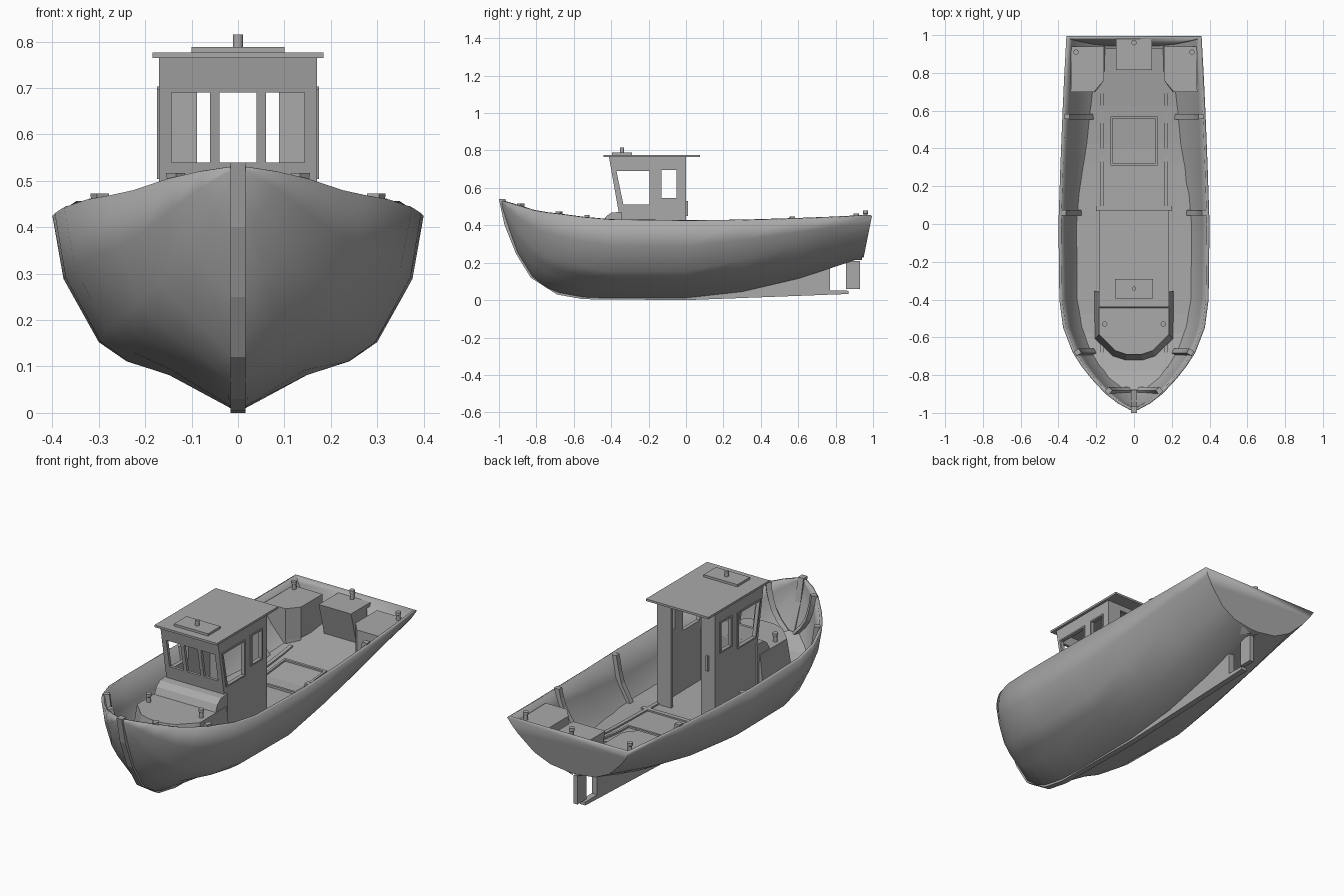
import bpy, bmesh, math
from mathutils import Vector

cube = bpy.data.objects.get("Cube")
if cube:
    bpy.data.objects.remove(cube, do_unlink=True)

GREY = bpy.data.materials.new("plain grey")
GREY.use_nodes = True
GREY.diffuse_color = (0.4, 0.4, 0.4, 1)
GREY.node_tree.nodes["Principled BSDF"].inputs["Base Color"].default_value = (0.4, 0.4, 0.4, 1)


# ---------- helpers ----------
def loft(name, rings, closed=True, smooth=None):
    """Skin a list of equal point rings and cap both ends."""
    bm = bmesh.new()
    rows = [[bm.verts.new(p) for p in ring] for ring in rings]
    n = len(rows[0])
    for a, b in zip(rows, rows[1:]):
        for i in range(n if closed else n - 1):
            j = (i + 1) % n
            bm.faces.new((a[i], a[j], b[j], b[i]))
    bm.faces.new(rows[0])
    bm.faces.new(rows[-1])
    bmesh.ops.recalc_face_normals(bm, faces=bm.faces)
    me = bpy.data.meshes.new(name)
    bm.to_mesh(me)
    bm.free()
    me.materials.append(GREY)
    ob = bpy.data.objects.new(name, me)
    bpy.context.collection.objects.link(ob)
    if smooth:
        activate(ob)
        bpy.ops.object.shade_smooth_by_angle(angle=math.radians(smooth))
    return ob


def activate(ob):
    bpy.ops.object.select_all(action='DESELECT')
    ob.select_set(True)
    bpy.context.view_layer.objects.active = ob


def box(name, x0, x1, y0, y1, z0, z1):
    return loft(name, [[(x0, y0, z), (x1, y0, z), (x1, y1, z), (x0, y1, z)] for z in (z0, z1)])


def side_prism(name, pts, x0, x1):
    return loft(name, [[(x, y, z) for y, z in pts] for x in (x0, x1)])


def cut(ob, cutters):
    activate(ob)
    for c in cutters:
        mod = ob.modifiers.new("cut", 'BOOLEAN')
        mod.operation, mod.solver, mod.object = 'DIFFERENCE', 'EXACT', c
        bpy.ops.object.modifier_apply(modifier=mod.name)


def lerp(table, t, col=1):
    if t <= table[0][0]:
        return table[0][col]
    for a, b in zip(table, table[1:]):
        if t <= b[0]:
            return a[col] + (b[col] - a[col]) * (t - a[0]) / max(b[0] - a[0], 1e-6)
    return table[-1][col]


# ---------- hull lines: y, half beam, sheer height, bottom height ----------
LINES = [(-.985, .02, .53, .49), (-.95, .085, .52, .385), (-.9, .15, .505, .25),
         (-.82, .225, .48, .125), (-.75, .28, .468, .07), (-.68, .325, .46, .04),
         (-.55, .375, .443, .016), (-.4, .395, .43, .01), (0, .4, .425, .012),
         (.3, .39, .427, .045), (.6, .378, .435, .115), (.77, .37, .44, .17),
         (.95, .358, .45, .23)]
MID = [(.04, 0), (.375, .17), (.6, .24), (.75, .34), (.94, .67), (1, 1)]
BOW = [(.08, 0), (.4, .2), (.6, .33), (.76, .47), (.92, .75), (1, 1)]
STERN = [(.05, 0), (.37, .07), (.62, .27), (.85, .64), (.94, .83), (1, 1)]


def section(y):
    beam, top, low = (lerp(LINES, y, c) for c in (1, 2, 3))
    end = BOW if y < 0 else STERN
    w = min(1, max(0, (-.4 - y) / .5 if y < 0 else y / .9))
    return [(beam * (m[0] + (e[0] - m[0]) * w), low + (top - low) * (m[1] + (e[1] - m[1]) * w))
            for m, e in zip(MID, end)]


def half(y, z):
    return lerp([(pz, px) for px, pz in section(y)], z)


# Hull shell with raked transom
rings = []
for y, *_ in LINES:
    s = section(y)
    rake = .2 if y == LINES[-1][0] else 0
    rings.append([(k * x, y + rake * (z - .23), z)
                  for k, pts in ((-1, s[::-1]), (1, s)) for x, z in pts])
hull = loft("hull", rings, closed=False, smooth=45)
if hull.data.polygons[-1].normal.y < 0:
    hull.data.flip_normals()
shell = hull.modifiers.new("shell", 'SOLIDIFY')
shell.thickness, shell.offset = .015, -1

# Stem, keel and skeg in one bar
side_prism("stem_and_keel", [
    (-1, .54), (-.97, .4), (-.91, .25), (-.83, .12), (-.69, .03), (-.55, .005), (0, 0),
    (.87, .033), (.87, .05), (.77, .052), (.77, .185), (.6, .125), (.3, .055), (0, .025),
    (-.55, .03), (-.67, .055), (-.8, .14), (-.88, .27), (-.94, .42), (-.965, .54)], -.016, .016)
box("rudder", -.012, .012, .855, .93, .06, .21)

# ---------- deck ----------
DECK = [(-.88, .29), (-.75, .23), (-.55, .195), (0, .19), (.4, .2), (.6, .22), (.93, .27)]


def deck_strip(name, x0, x1, y0, y1, lift=0, steps=18):
    rows = []
    for i in range(steps + 1):
        y = y0 + (y1 - y0) * i / steps
        z = lerp(DECK, y) + lift
        row = []
        for x, zz in ((x0, z), (x1, z), (x1, z - .012), (x0, z - .012)):
            lim = half(y, zz) - .008
            row.append((max(-lim, min(lim, x)), y, zz))
        rows.append(row)
    return loft(name, rows)


deck_strip("deck", -1, 1, -.88, .93)
deck_strip("deck_cross_beam", -.2, .2, .07, .095, .008, 1)
for side, word in ((-1, "right"), (1, "left")):
    deck_strip(word + "_deck_beam", side * .17 - .01, side * .17 + .01, -.76, .69, .008)

# Deck hatch: raised rim around a panel
for k in (-1, 1):
    deck_strip("hatch_side_rim", k * .119 - .006, k * .119 + .006, .31, .57, .014, 3)
    deck_strip("hatch_end_rim", -.125, .125, .434 + k * .124, .446 + k * .124, .014, 1)
deck_strip("hatch_panel", -.113, .113, .32, .56, .005, 3)

# Ribs on the inside of the bulwark
for y in (-.9, -.69, .06, .57):
    top = lerp(LINES, y, 2) + (0 if y == .06 else .012)
    low = lerp(DECK, y) - .005
    tan = Vector((lerp(LINES, y + .03) - lerp(LINES, y - .03), .06)).normalized()
    inward = Vector((-tan.y, tan.x))
    for side in (-1, 1):
        rows = []
        for i in range(6):
            z = low + (top - low) * i / 5
            p = Vector((half(y, z), y)) + inward * .008
            quad = [p - tan * .014, p + tan * .014,
                    p + tan * .014 + inward * .03, p - tan * .014 + inward * .03]
            rows.append([(side * q.x, q.y, z) for q in quad])
        loft("hull_rib", rows)


# ---------- lockers and foredeck, kept inside the hull ----------
def locker(name, pts, z0, z1, lean=0, flare=0):
    rows = []
    for i in range(6):
        t = i / 5
        z = z0 + (z1 - z0) * t
        row = []
        for x, y in pts:
            y += lean * (1 - t) if y < .9 else 0
            x, y = x * (1 + flare * (1 - t)), y + flare * (1 - t) * (y + .4)
            lim = half(y, z) - .01
            row.append((max(-lim, min(lim, x)), y, z))
        rows.append(row)
    return loft(name, rows)


for side, word in ((-1, "right"), (1, "left")):
    locker(word + "_stern_locker", [(side * x, y) for x, y in (
        (.335, .7), (.21, .7), (.16, .76), (.16, .94), (.335, .94))], .215, .42)
locker("centre_stern_locker", [(-.095, .815), (.095, .815), (.095, .95), (-.095, .95)],
       .24, .43, lean=.05)
box("centre_stern_ledge", -.095, .095, .9, .985, .41, .43)
locker("foredeck_trunk", [(.185, -.36), (.185, -.585), (.1, -.67), (.04, -.69), (-.04, -.69),
                          (-.1, -.67), (-.185, -.585), (-.185, -.36)], .185, .41, flare=.13)
side_prism("windscreen_step", [(-.45, .4), (-.43, .445), (-.4, .468), (-.345, .472),
                               (-.345, .19), (-.45, .19)], -.18, .18)

# ---------- wheelhouse ----------
cabin = side_prism("wheelhouse", [(0, .185), (0, .766), (-.412, .766), (-.358, .46),
                                  (-.358, .185)], -.17, .17)
cavity = side_prism("cavity_cutter", [(-.015, .15), (-.015, .752), (-.394, .752),
                                      (-.343, .46), (-.343, .15)], -.155, .155)
BIG = [(-.335, .512), (-.195, .512), (-.195, .69), (-.372, .69)]
SMALL = [(-.13, .545), (-.05, .545), (-.05, .695), (-.13, .695)]
side_cuts = [side_prism("side_window_cutter", w, -.3, .3) for w in (BIG, SMALL)]
front_cuts = [box("front_window_cutter", x0, x1, -.5, -.3, .54, .69)
              for x0, x1 in ((-.143, -.06), (-.04, .04), (.06, .143))]
door = box("door_cutter", -.088, .088, -.05, .1, .15, .735)
cut(cabin, [cavity, *side_cuts, *front_cuts, door])

# Raised frames round the side windows
for w, c, name in ((BIG, side_cuts[0], "large"), (SMALL, side_cuts[1], "small")):
    cy, cz = sum(p[0] for p in w) / 4, sum(p[1] for p in w) / 4
    grown = [(y + math.copysign(.01, y - cy), z + math.copysign(.008, z - cz)) for y, z in w]
    for side, word in ((-1, "right"), (1, "left")):
        frame = side_prism(f"{word}_{name}_window_frame", grown, side * .166, side * .175)
        cut(frame, [c])
for c in [cavity, door, *side_cuts, *front_cuts]:
    bpy.data.objects.remove(c, do_unlink=True)

box("door_handle", -.135, -.123, -.002, .01, .45, .53)
box("roof", -.184, .184, -.44, .075, .765, .776)
box("roof_hatch", -.1, .1, -.395, -.29, .775, .788)


# ---------- posts ----------
def post(name, x, y, z0, z1, radii):
    rows = []
    for t, r in radii:
        rows.append([(x + r * math.cos(a * math.pi / 8), y + r * math.sin(a * math.pi / 8),
                      z0 + (z1 - z0) * t) for a in range(16)])
    return loft(name, rows, smooth=35)


post("roof_mast", 0, -.342, .78, .815, [(0, .011), (1, .011)])
BOLLARD = [(0, .011), (.65, .011), (.7, .014), (1, .014)]
for side in (-1, 1):
    post("fore_bollard", side * .155, -.53, .405, .455, BOLLARD)
    post("stern_bollard", side * .307, .91, .415, .462, BOLLARD)
post("centre_bollard", 0, .96, .425, .478, BOLLARD)
